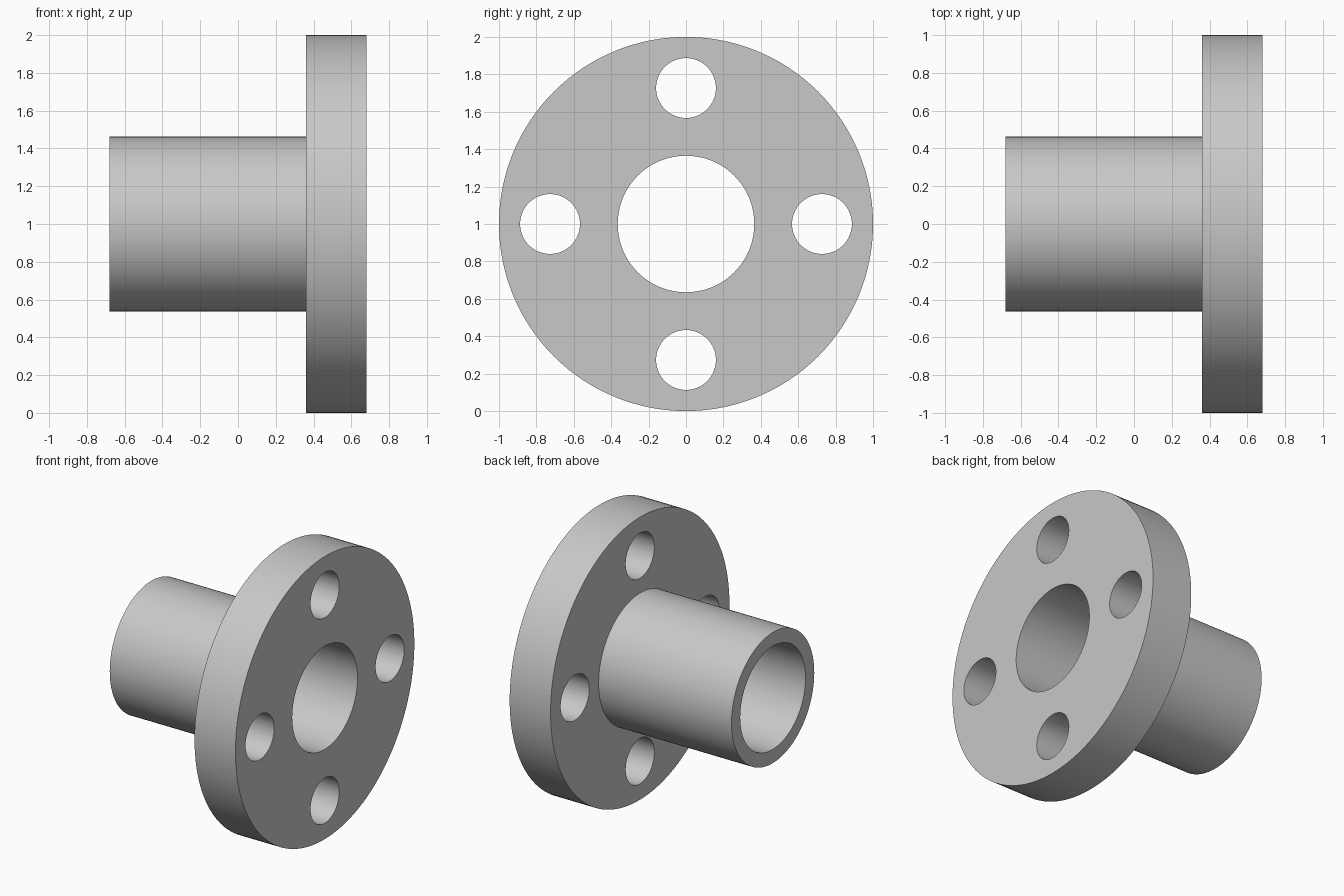
import bpy
import bmesh
from math import cos, sin, pi, radians
from mathutils import Matrix, Vector

cube = bpy.data.objects.get("Cube")
if cube:
    bpy.data.objects.remove(cube, do_unlink=True)

# Main dimensions
LEFT, STEP, RIGHT = -0.68, 0.36, 0.68
BORE, TUBE, RIM = 0.365, 0.4625, 1.0
BOLT_HOLE, BOLT_CIRCLE = 0.16, 0.727
CENTRE = Vector((0, 0, 1))

grey = bpy.data.materials.new("plain grey")
grey.use_nodes = True
colour = (0.58, 0.58, 0.58, 1)
grey.diffuse_color = colour
grey.node_tree.nodes["Principled BSDF"].inputs["Base Color"].default_value = colour


def add_object(name, bm):
    bmesh.ops.recalc_face_normals(bm, faces=bm.faces)
    mesh = bpy.data.meshes.new(name)
    bm.to_mesh(mesh)
    bm.free()
    mesh.materials.append(grey)
    obj = bpy.data.objects.new(name, mesh)
    bpy.context.collection.objects.link(obj)
    return obj


def lathe(name, profile, steps=128):
    """Turn a closed (x, radius) profile around the x axis."""
    bm = bmesh.new()
    rings = []
    for i in range(steps):
        a = 2 * pi * i / steps
        rings.append([bm.verts.new(CENTRE + Vector((x, r * cos(a), r * sin(a))))
                      for x, r in profile])
    n = len(profile)
    for i, ring in enumerate(rings):
        after = rings[(i + 1) % steps]
        for j in range(n):
            k = (j + 1) % n
            bm.faces.new((ring[j], ring[k], after[k], after[j]))
    return add_object(name, bm)


# Tube and flange turned as one piece, with the bore running right through
body = lathe("flanged_sleeve", [(LEFT, BORE), (LEFT, TUBE), (STEP, TUBE),
                                (STEP, RIM), (RIGHT, RIM), (RIGHT, BORE)])

# Four bolt holes through the flange
bm = bmesh.new()
for i in range(4):
    a = i * pi / 2
    spot = CENTRE + Vector(((STEP + RIGHT) / 2, BOLT_CIRCLE * cos(a), BOLT_CIRCLE * sin(a)))
    bmesh.ops.create_cone(bm, cap_ends=True, segments=64, radius1=BOLT_HOLE,
                          radius2=BOLT_HOLE, depth=0.6,
                          matrix=Matrix.Translation(spot) @ Matrix.Rotation(pi / 2, 4, "Y"))
cutter = add_object("bolt_hole_cutter", bm)
cutter.hide_render = True

cut = body.modifiers.new("bolt holes", "BOOLEAN")
cut.operation = "DIFFERENCE"
cut.solver = "EXACT"
cut.object = cutter

bpy.ops.object.select_all(action="DESELECT")
body.select_set(True)
bpy.context.view_layer.objects.active = body
bpy.ops.object.modifier_apply(modifier=cut.name)
bpy.data.objects.remove(cutter, do_unlink=True)

bpy.ops.object.shade_smooth_by_angle(angle=radians(30))
